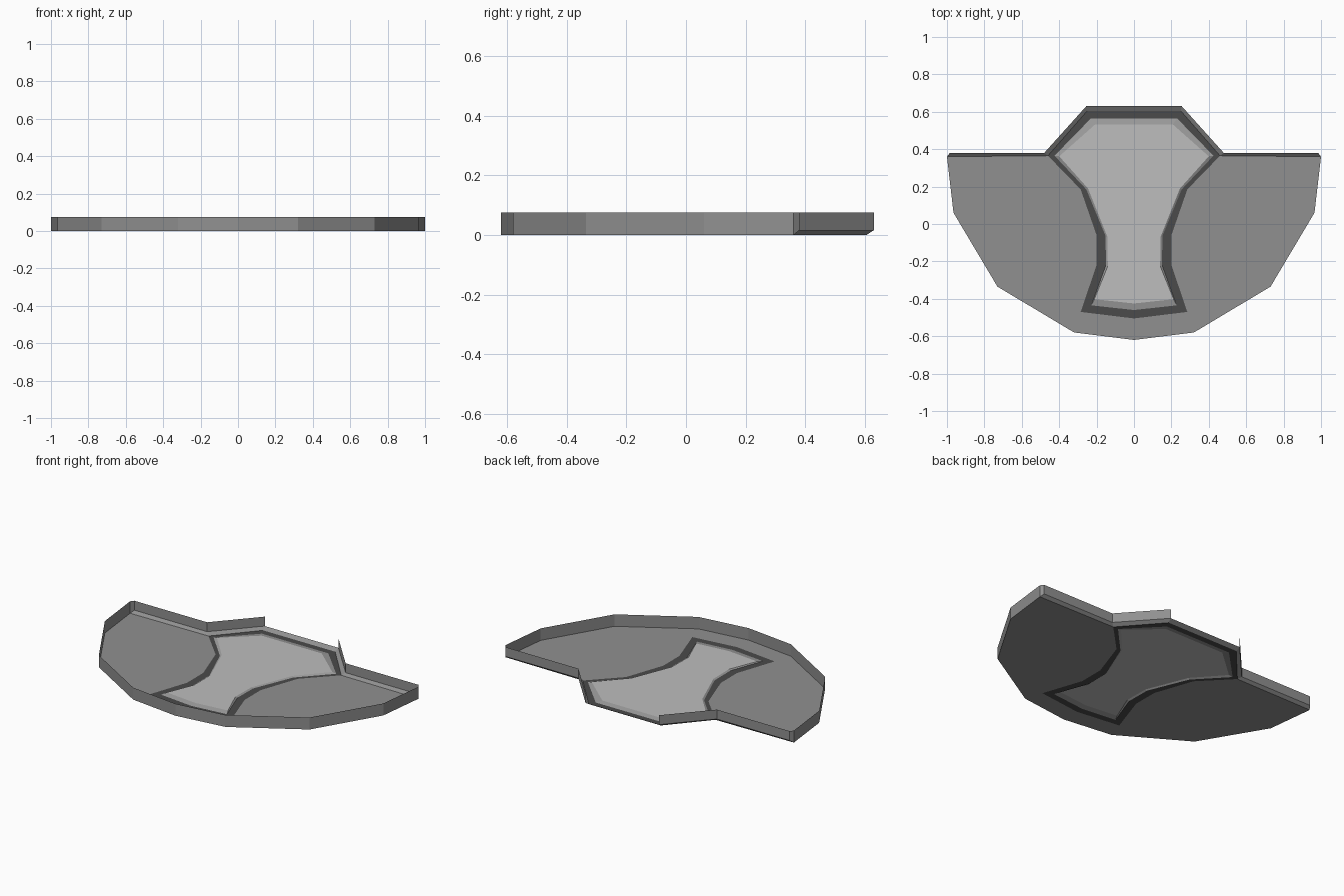
import bpy

cube = bpy.data.objects.get("Cube")
if cube:
    bpy.data.objects.remove(cube, do_unlink=True)


def material(name, value):
    m = bpy.data.materials.new(name)
    m.use_nodes = True
    colour = (value, value, value, 1)
    m.diffuse_color = colour
    m.node_tree.nodes["Principled BSDF"].inputs["Base Color"].default_value = colour
    return m


grey = material("mid grey", 0.28)
dark = material("dark grey", 0.07)
light = material("light grey", 0.51)
trim = material("trim grey", 0.34)


def sheet(name, verts, faces, mat):
    """Flat-shaded half sheet, mirrored across x = 0."""
    mesh = bpy.data.meshes.new(name)
    mesh.from_pydata(verts, [], faces)
    mesh.materials.append(mat)
    ob = bpy.data.objects.new(name, mesh)
    bpy.context.collection.objects.link(ob)
    mirror = ob.modifiers.new("mirror", "MIRROR")
    mirror.merge_threshold = 0.0005
    return ob


def at(points, z):
    return [(x, y, z) for x, y in points]


def plate(name, verts, mat):
    return sheet(name, verts, [tuple(range(len(verts)))], mat)


def strip(name, a, b, mat):
    n = len(a)
    faces = [(i, i + 1, n + i + 1, n + i) for i in range(n - 1)]
    return sheet(name, a + b, faces, mat)


TOP, LIP, RISE = 0.075, 0.016, 0.006

# Half outlines, from the front centre round to the back centre
front_rim = [(0, -.62), (.32, -.58), (.73, -.335), (.965, .06), (1, .36)]
back_foot = [(1, .36), (.46, .365), (.25, .605), (0, .605)]
back_rim = [(1, .36), (.985, .38), (.48, .38), (.255, .63), (0, .63)]
band_outer = [(0, -.505), (.285, -.47), (.2, -.22), (.2, -.06),
              (.285, .185), (.46, .365), (.25, .605), (0, .605)]
band_inner = [(0, -.46), (.228, -.435), (.15, -.22), (.152, -.065),
              (.255, .185), (.425, .365), (.23, .565), (0, .565)]
panel_edge = [(0, -.425), (.212, -.402), (.14, -.225), (.142, -.07),
              (.246, .19), (.4, .362), (.208, .532), (0, .532)]

# Floor wings either side of the central panel
plate("floor", at(front_rim + band_outer[5::-1], 0), grey)

# Central panel with its border and raised trim
strip("panel_border", at(band_inner, 0), at(band_outer, 0), dark)
strip("panel_trim", at(panel_edge, RISE), at(band_inner, 0), trim)
plate("central_panel", at(panel_edge, RISE), light)

# Curved front wall
strip("front_wall", at(front_rim, 0), at(front_rim, TOP), grey)

# Sloping lip along the back, with walls that leave the middle open
lip_rim = [back_rim[1]] + back_rim[2:]
strip("back_lip", at(back_foot, 0), at(lip_rim, LIP), grey)
sheet("corner_lip", [(1, .36, 0), (1, .36, LIP), (.985, .38, LIP)], [(0, 2, 1)], grey)
strip("back_wall", at(back_rim[:4], LIP), at(back_rim[:4], TOP), grey)
